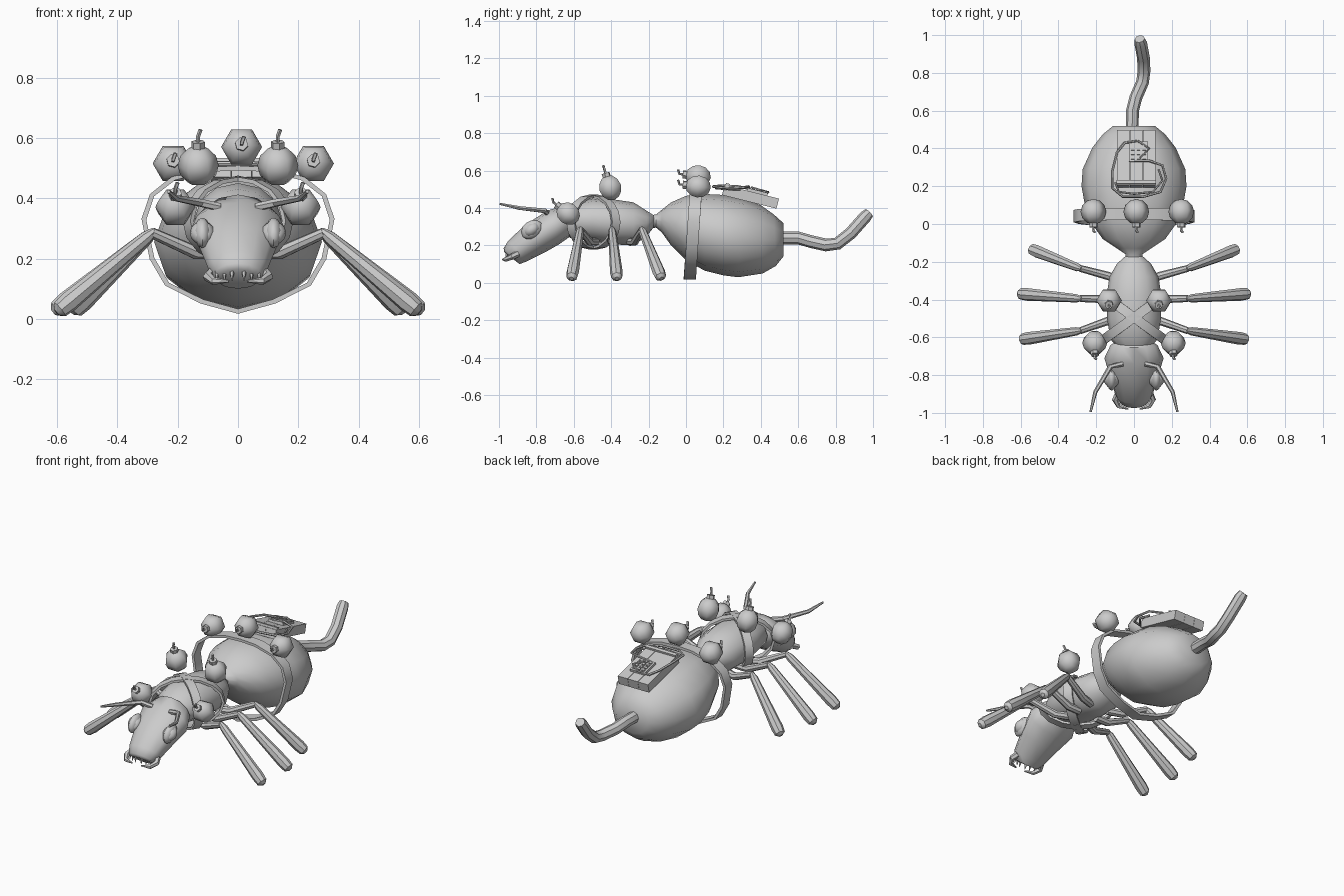
import bpy, bmesh, math
from mathutils import Vector, Matrix

if "Cube" in bpy.data.objects:
    bpy.data.objects.remove(bpy.data.objects["Cube"])


def finish(name, bm, angle=40):
    bmesh.ops.recalc_face_normals(bm, faces=bm.faces)
    me = bpy.data.meshes.new(name)
    bm.to_mesh(me)
    bm.free()
    me.shade_smooth()
    me.set_sharp_from_angle(angle=math.radians(angle))
    ob = bpy.data.objects.new(name, me)
    bpy.context.collection.objects.link(ob)
    return ob


def loft(name, rings, caps=True, closed=False, angle=40):
    bm = bmesh.new()
    vs = [[bm.verts.new(p) for p in r] for r in rings]
    n = len(vs[0])
    for a, b in zip(vs, vs[1:] + (vs[:1] if closed else [])):
        for i in range(n):
            bm.faces.new((a[i], a[(i + 1) % n], b[(i + 1) % n], b[i]))
    if caps and not closed:
        bm.faces.new(vs[0])
        bm.faces.new(vs[-1])
    return finish(name, bm, angle)


def body(name, sections, n=12):
    # each section: top y, top z, bottom y, bottom z, half width
    rings = []
    for ty, tz, by, bz, w in sections:
        t, b = Vector((0, ty, tz)), Vector((0, by, bz))
        c, up = (t + b) / 2, (t - b) / 2
        rings.append([c + up * math.cos(2 * math.pi * i / n)
                      + Vector((w * math.sin(2 * math.pi * i / n), 0, 0)) for i in range(n)])
    return loft(name, rings, angle=50)


def tube(name, pts, radii, n=8):
    pts = [Vector(p) for p in pts]
    if not isinstance(radii, (list, tuple)):
        radii = [radii] * len(pts)
    rings, u = [], None
    for i, p in enumerate(pts):
        d = (pts[min(i + 1, len(pts) - 1)] - pts[max(i - 1, 0)]).normalized()
        if u is None:
            u = d.orthogonal()
        u = (u - d * u.dot(d)).normalized()
        v = d.cross(u)
        rings.append([p + radii[i] * (u * math.cos(2 * math.pi * k / n)
                      + v * math.sin(2 * math.pi * k / n)) for k in range(n)])
    return loft(name, rings)


def band(name, centre_pts, normals, across, width, thick):
    # closed flat strap; normals point outward, across is the width direction
    rings = []
    for p, nrm in zip(centre_pts, normals):
        a, o = across * width / 2, nrm * thick / 2
        rings.append([p - a - o, p + a - o, p + a + o, p - a + o])
    return loft(name, rings, closed=True)


def box(name, size, mat):
    bm = bmesh.new()
    bmesh.ops.create_cube(bm, size=1, matrix=mat @ Matrix.Diagonal((*size, 1)))
    return finish(name, bm, 20)


def ball(name, scale, mat, seg=10, rings=6):
    bm = bmesh.new()
    bmesh.ops.create_uvsphere(bm, u_segments=seg, v_segments=rings, radius=1,
                              matrix=mat @ Matrix.Diagonal((*scale, 1)))
    return finish(name, bm, 60)


# body segments
body("abdomen", [(-.21, .36, -.21, .29, .05), (-.16, .365, -.16, .295, .045), (-.13, .39, -.13, .27, .09),
                 (-.08, .43, -.08, .2, .165), (0, .465, 0, .12, .222), (.1, .475, .1, .065, .26),
                 (.2, .47, .2, .04, .278), (.3, .452, .28, .03, .272), (.4, .415, .41, .05, .22),
                 (.47, .365, .48, .09, .165), (.52, .32, .52, .14, .11)])
body("thorax", [(-.65, .40, -.65, .27, .09), (-.6, .43, -.62, .24, .125), (-.5, .45, -.5, .22, .143),
                (-.38, .445, -.38, .205, .145), (-.28, .43, -.28, .2, .13), (-.21, .385, -.21, .25, .09),
                (-.17, .36, -.17, .3, .045)])
body("head", [(-.62, .385, -.6, .27, .08), (-.655, .412, -.63, .24, .125), (-.74, .387, -.68, .205, .157),
              (-.86, .31, -.75, .165, .128), (-.95, .225, -.85, .115, .1), (-.975, .185, -.89, .1, .08),
              (-.972, .165, -.9, .108, .06)])

# curved tail
tube("tail", [(-.01, .5, .24), (-.008, .6, .24), (.01, .67, .22), (.045, .75, .202), (.053, .81, .21),
              (.05, .88, .265), (.035, .96, .355), (.03, .98, .375)], [.034] * 7 + [.027])

# mirrored limbs and face parts
LEGS = {"rear": (-.3, -.235, .54, -.135), "middle": (-.4, -.395, .6, -.37), "front": (-.48, -.565, .59, -.61)}
for s, side in ((-1, "left"), (1, "right")):
    for k, (y0, y1, fx, fy) in LEGS.items():
        knee = Vector((s * .285, y1, .285))
        foot = Vector((s * fx, fy, .032))
        tube(f"{k}_upper_leg_{side}", [(s * .06, y0, .22), (s * .14, y0 * .6 + y1 * .4, .22), knee], [.022, .022, .018])
        d = foot - knee
        tube(f"{k}_lower_leg_{side}", [knee - d * .03, knee + d * .06, knee + d * .9, foot, foot + d * .04],
             [.012, .022, .034, .03, .012])
    tube(f"antenna_{side}", [(s * .06, -.74, .37), (s * .125, -.755, .385), (s * .205, -.89, .4), (s * .23, -.995, .422)],
         [.014, .014, .011, .006], 6)
    m = Matrix.Translation((s * .118, -.825, .285)) @ Matrix.Rotation(math.radians(35), 4, 'X')
    ball(f"eye_rim_{side}", (.028, .062, .046), m)
    ball(f"eye_{side}", (.042, .048, .034), m)
    # jaws and teeth
    tube(f"mandible_{side}", [(s * .085, -.9, .155), (s * .1, -.93, .14), (s * .08, -.965, .125), (s * .03, -.98, .125)],
         [.018, .017, .013, .004], 6)
    for i in range(3):
        x = .02 + i * .025
        tube(f"tooth_{side}_{i + 1}", [(s * x, -.955 + i * .01, .16), (s * x, -.965 + i * .01, .125)], [.01, .001], 5)

# abdomen belt
half = [(0, .025), (.12, .058), (.235, .115), (.285, .2), (.312, .33), (.285, .41), (.215, .465), (.1, .495)]
loop = half + [(0, .5)] + [(-x, z) for x, z in half[:0:-1]]
pts = [Vector((x, .02 + (z - .02) * .07, z)) for x, z in loop]
band("abdomen_belt", pts, [(p - Vector((0, p.y, .28))).normalized() for p in pts], Vector((0, 1, 0)), .065, .016)

# crossed thorax straps
for s, side in ((-1, "left"), (1, "right")):
    pts, nrm = [], []
    for i in range(16):
        c, q = math.cos(i * math.pi / 8), math.sin(i * math.pi / 8)
        pts.append(Vector((.165 * c, -.495 + s * .12 * c, .325 + .14 * q)))
        nrm.append(Vector((c, s * .6 * c, q)).normalized())
    band(f"thorax_strap_{side}", pts, nrm, Vector((-s * .6, 1, 0)).normalized(), .05, .014)


# round bombs with cap and fuse
def bomb(name, pos, axis, r):
    q = Vector((0, 0, 1)).rotation_difference(Vector(axis)).to_matrix().to_4x4()
    m = Matrix.Translation(pos) @ q
    ball(name, (r, r, r), m @ Matrix.Rotation(math.pi / 6, 4, 'Z'), 6, 6)
    tube(name + "_cap", [m @ Vector((0, 0, r * .8)), m @ Vector((0, 0, r * 1.22))], r * .33, 6)
    bend = Vector((.008, 0, 0))
    tip = m @ Vector((0, 0, r * 1.5))
    tube(name + "_fuse", [m @ Vector((0, 0, r * 1.15)), tip, tip + bend + Vector((0, -.006, .022))], .007, 5)


for i, p in enumerate([(-.215, .065, .515), (.012, .065, .57), (.25, .065, .515)]):
    bomb(f"belt_bomb_{i + 1}", p, (0, -1, .12), .068)
for s, side in ((-1, "left"), (1, "right")):
    bomb(f"upper_bomb_{side}", (s * .132, -.405, .508), (0, -.3, .95), .068)
    bomb(f"front_bomb_{side}", (s * .208, -.63, .37), (0, -.8, .6), .066)

# tilted detonator pack, with keypad
pack = Matrix.Translation((.012, .345, .46)) @ Matrix.Rotation(math.radians(-14), 4, 'X')


def on(x, y, z):
    return pack @ Matrix.Translation((x, y, z))


for i in (-1, 0, 1):
    box(f"pack_block_{i + 2}", (.067, .3, .055), on(i * .0685, 0, 0))
box("pack_strip", (.208, .02, .016), on(0, -.135, .032))
box("keypad", (.1, .11, .016), on(.012, .03, .034))
for i in range(3):
    for j in range(4):
        box(f"key_{i + 1}_{j + 1}", (.018, .014, .01), on(-.018 + i * .03, -.006 + j * .024, .044))

# looping wires
W1 = [(-.05, .43, .475), (-.09, .38, .495), (-.115, .28, .515), (-.115, .19, .52), (-.06, .145, .515),
      (.05, .145, .515), (.14, .17, .51), (.17, .24, .505), (.15, .31, .51), (.08, .335, .515), (0, .335, .505)]
tube("outer_wire", W1, .007, 6)
tube("inner_wire", [(-.05, .43, .475), (.02, .44, .485), (.08, .4, .495), (.03, .35, .51)], .006, 6)
tube("lower_wire", [(-.1, .22, .5), (-.08, .17, .505), (0, .16, .505), (.1, .17, .505), (.15, .23, .5), (.13, .29, .5)], .006, 6)
